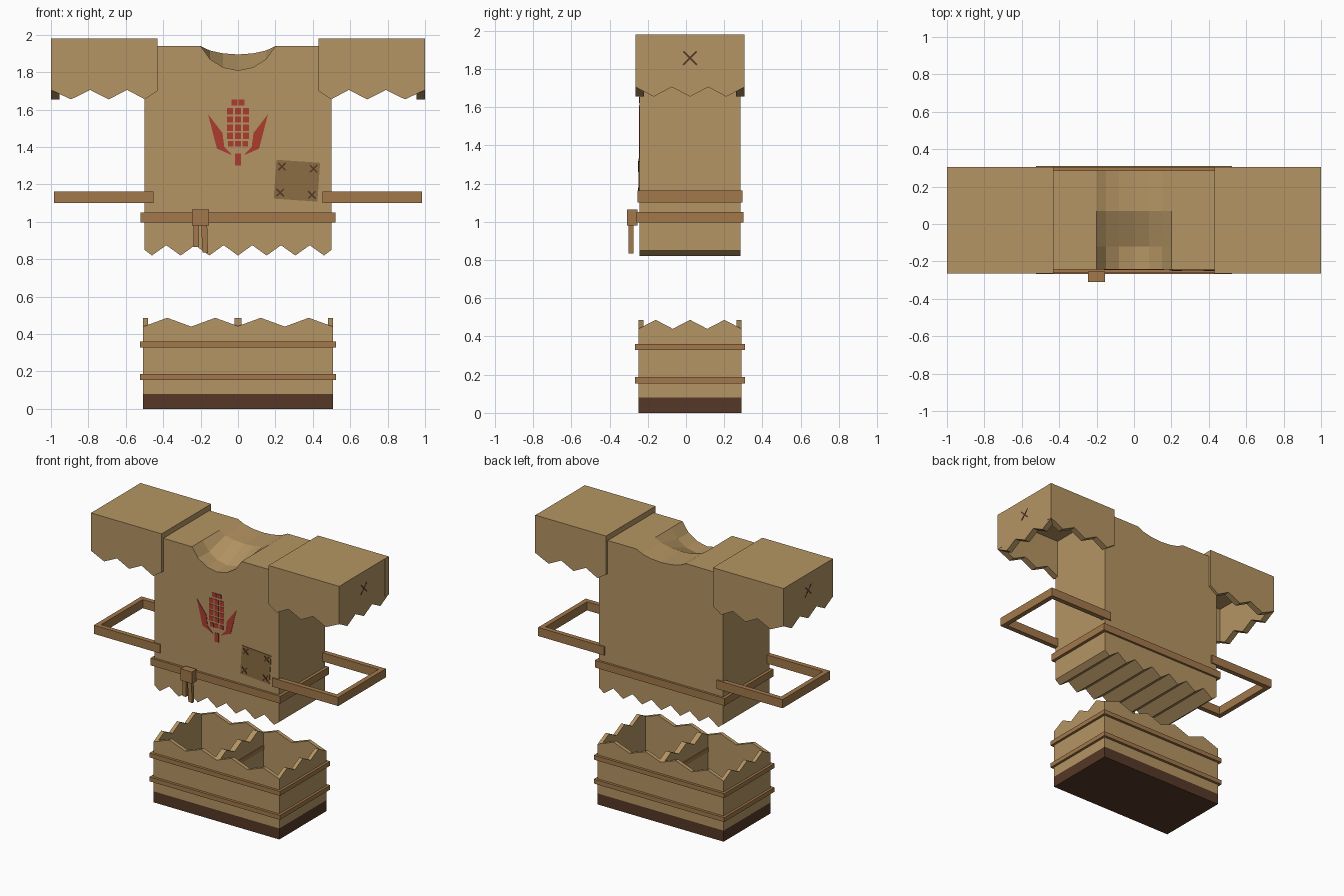
import bpy, bmesh
from math import cos, sin, radians, sqrt

if "Cube" in bpy.data.objects:
    bpy.data.objects.remove(bpy.data.objects["Cube"])

CY = 0.021  # depth centre of the clothes


def material(name, r, g, b):
    m = bpy.data.materials.new(name)
    m.diffuse_color = (r, g, b, 1)
    m.use_nodes = True
    m.node_tree.nodes["Principled BSDF"].inputs["Base Color"].default_value = m.diffuse_color
    return m


CLOTH = material("burlap", 0.46, 0.30, 0.125)
ROPE = material("rope", 0.36, 0.19, 0.07)
PATCH = material("patch_cloth", 0.26, 0.15, 0.055)
DARK = material("dark_leather", 0.09, 0.04, 0.02)
RED = material("red_paint", 0.42, 0.045, 0.03)


def prism(bm, pts, axis, a, b):
    """Extrude a 2D outline (u, z) along 'x' or 'y' from a to b."""
    def put(u, z, d):
        return bm.verts.new((d, u, z) if axis == 'x' else (u, d, z))
    lo = [put(u, z, a) for u, z in pts]
    hi = [put(u, z, b) for u, z in pts]
    bm.faces.new(lo)
    bm.faces.new(hi[::-1])
    for i in range(len(pts)):
        j = (i + 1) % len(pts)
        bm.faces.new((lo[i], lo[j], hi[j], hi[i]))


def box(bm, x0, x1, y0, y1, z0, z1):
    prism(bm, [(x0, z0), (x1, z0), (x1, z1), (x0, z1)], 'y', y0, y1)


def finish(bm, name, mat):
    bmesh.ops.recalc_face_normals(bm, faces=bm.faces)
    me = bpy.data.meshes.new(name)
    bm.to_mesh(me)
    bm.free()
    me.materials.append(mat)
    ob = bpy.data.objects.new(name, me)
    bpy.context.collection.objects.link(ob)
    return ob


def zigzag(u0, u1, z0, z1, teeth):
    """Points alternating z0, z1, ..., z0 from u0 to u1."""
    n = teeth * 2
    return [(u0 + (u1 - u0) * i / n, z1 if i % 2 else z0) for i in range(n + 1)]


def ragged_panel(bm, axis, u0, u1, flat, z0, z1, teeth, a, b):
    prism(bm, zigzag(u0, u1, z0, z1, teeth) + [(u1, flat), (u0, flat)], axis, a, b)


def ring(name, cx, hx, hy, z0, z1, t, mat=ROPE):
    """Square-cornered band, open in the middle."""
    bm = bmesh.new()
    loops = []
    for x, y, z in ((hx, hy, z0), (hx, hy, z1), (hx - t, hy - t, z1), (hx - t, hy - t, z0)):
        loops.append([bm.verts.new((cx + sx * x, CY + sy * y, z))
                      for sx, sy in ((-1, -1), (1, -1), (1, 1), (-1, 1))])
    for k in range(4):
        p, q = loops[k], loops[(k + 1) % 4]
        for i in range(4):
            j = (i + 1) % 4
            bm.faces.new((p[i], p[j], q[j], q[i]))
    return finish(bm, name, mat)


def cross(bm, axis, u, z, r, w, a, b):
    """Stitched X mark made from two thin strips."""
    for ang in (45, 135):
        c, s = cos(radians(ang)), sin(radians(ang))
        pts = [(u + c * p - s * q, z + s * p + c * q)
               for p, q in ((-r, -w), (r, -w), (r, w), (-r, w))]
        prism(bm, pts, axis, a, b)


# Tunic body: ragged hem, neckline deep in front and shallow behind
bm = bmesh.new()
FRONT, BACK = CY - 0.265, CY + 0.265
hem = [(-0.5, 0.85)] + zigzag(-0.46, 0.46, 0.82, 0.875, 6) + [(0.5, 0.85)]
sections = []
for y, depth in ((FRONT, 0.13), (-0.12, 0.13), (0.07, 0.045), (BACK, 0.045)):
    neck = [(x, 1.94 - depth * sqrt(max(0, 1 - (x / 0.2) ** 2)) ** 1.5)
            for x in (0.2, 0.15, 0.08, 0, -0.08, -0.15, -0.2)]
    outline = hem + [(0.5, 1.94)] + neck + [(-0.5, 1.94)]
    sections.append([bm.verts.new((x, y, z)) for x, z in outline])
n = len(sections[0])
for p, q in zip(sections, sections[1:]):
    for i in range(n):
        j = (i + 1) % n
        bm.faces.new((p[i], p[j], q[j], q[i]))
bm.faces.new(sections[0])
bm.faces.new(sections[-1][::-1])
finish(bm, "tunic_body", CLOTH)

for s, side in ((-1, "left"), (1, "right")):
    # Sleeve: box open below with ragged edges
    bm = bmesh.new()
    y0, y1, t = CY - 0.285, CY + 0.285, 0.045
    hang = [(s * 1.0, 1.705), (s * 0.893, 1.655), (s * 0.79, 1.705), (s * 0.692, 1.655),
            (s * 0.592, 1.705), (s * 0.498, 1.655), (s * 0.43, 1.70),
            (s * 0.43, 1.98), (s * 1.0, 1.98)]
    prism(bm, hang, 'y', y0, y0 + t)
    prism(bm, hang, 'y', y1 - t, y1)
    ragged_panel(bm, 'x', y0, y1, 1.98, 1.705, 1.655, 3, s * (1 - t), s * 0.999)
    box(bm, *sorted((s * 0.43, s * 0.999)), y0, y1, 1.98 - t, 1.98)
    finish(bm, side + "_sleeve", CLOTH)

    # Stitch on the sleeve end
    bm = bmesh.new()
    cross(bm, 'x', CY, 1.857, 0.05, 0.005, s * 0.99, s * 1.0)
    finish(bm, side + "_sleeve_stitch", DARK)

    # Wrist cord
    ring(side + "_wrist_cord", s * 0.718, 0.266, 0.274, 1.10, 1.163, 0.035)

    # Boot: hollow, with ragged top, dark sole and two cords
    bm = bmesh.new()
    cx, h, hy, t = s * 0.25, 0.257, 0.27, 0.027
    for a in (CY - hy, CY + hy - t):
        ragged_panel(bm, 'y', cx - h, cx + h, 0.08, 0.44, 0.487, 2, a, a + t)
    for a in (cx - h, cx + h - t):
        ragged_panel(bm, 'x', CY - hy, CY + hy, 0.08, 0.44, 0.487, 3, a, a + t)
    finish(bm, side + "_boot", CLOTH)
    bm = bmesh.new()
    box(bm, cx - h, cx + h, CY - hy, CY + hy, 0, 0.08)
    finish(bm, side + "_sole", DARK)
    ring(side + "_boot_cord_lower", cx, 0.275, 0.289, 0.155, 0.187, 0.03)
    ring(side + "_boot_cord_upper", cx, 0.275, 0.289, 0.329, 0.361, 0.03)

# Rope belt with knot and two hanging ends
ring("belt", 0, 0.522, 0.281, 0.997, 1.05, 0.04)
bm = bmesh.new()
box(bm, -0.245, -0.155, -0.31, -0.255, 0.98, 1.065)
finish(bm, "belt_knot", ROPE)
bm = bmesh.new()
prism(bm, [(-0.238, 0.865), (-0.21, 0.865), (-0.208, 0.985), (-0.238, 0.985)], 'y', -0.30, -0.275)
prism(bm, [(-0.19, 0.837), (-0.16, 0.833), (-0.165, 0.985), (-0.197, 0.985)], 'y', -0.30, -0.275)
finish(bm, "belt_ends", ROPE)

# Sewn patch with a stitch in each corner
c, sn = cos(radians(-4)), sin(radians(-4))


def tilt(u, v):
    return 0.315 + c * u - sn * v, 1.22 + sn * u + c * v


bm = bmesh.new()
prism(bm, [tilt(u, v) for u, v in ((-0.117, -0.104), (0.117, -0.104), (0.117, 0.104), (-0.117, 0.104))],
      'y', FRONT - 0.004, FRONT + 0.01)
finish(bm, "patch", PATCH)
bm = bmesh.new()
for u in (-0.085, 0.085):
    for v in (-0.07, 0.07):
        cross(bm, 'y', *tilt(u, v), 0.028, 0.004, FRONT - 0.007, FRONT)
finish(bm, "patch_stitches", DARK)

# Painted maize cob on the chest
bm = bmesh.new()
P0, P1 = FRONT - 0.003, FRONT + 0.005
for row in range(5):
    for col in (-1, 0, 1):
        k = 0.017 if row else 0.015
        x, z = col * (0.043 if row else 0.038), 1.417 + 0.0435 * row
        box(bm, x - k, x + k, P0, P1, z - k, z + k)
for s in (-1, 1):
    box(bm, *sorted((s * 0.004, s * 0.036)), P0, P1, 1.622, 1.653)
    leaf = [(0.16, 1.575), (0.083, 1.475), (0.073, 1.40), (0.03, 1.355), (0.113, 1.392)]
    prism(bm, [(s * x, z) for x, z in leaf], 'y', P0, P1)
box(bm, -0.016, 0.016, P0, P1, 1.30, 1.366)
finish(bm, "maize_print", RED)
